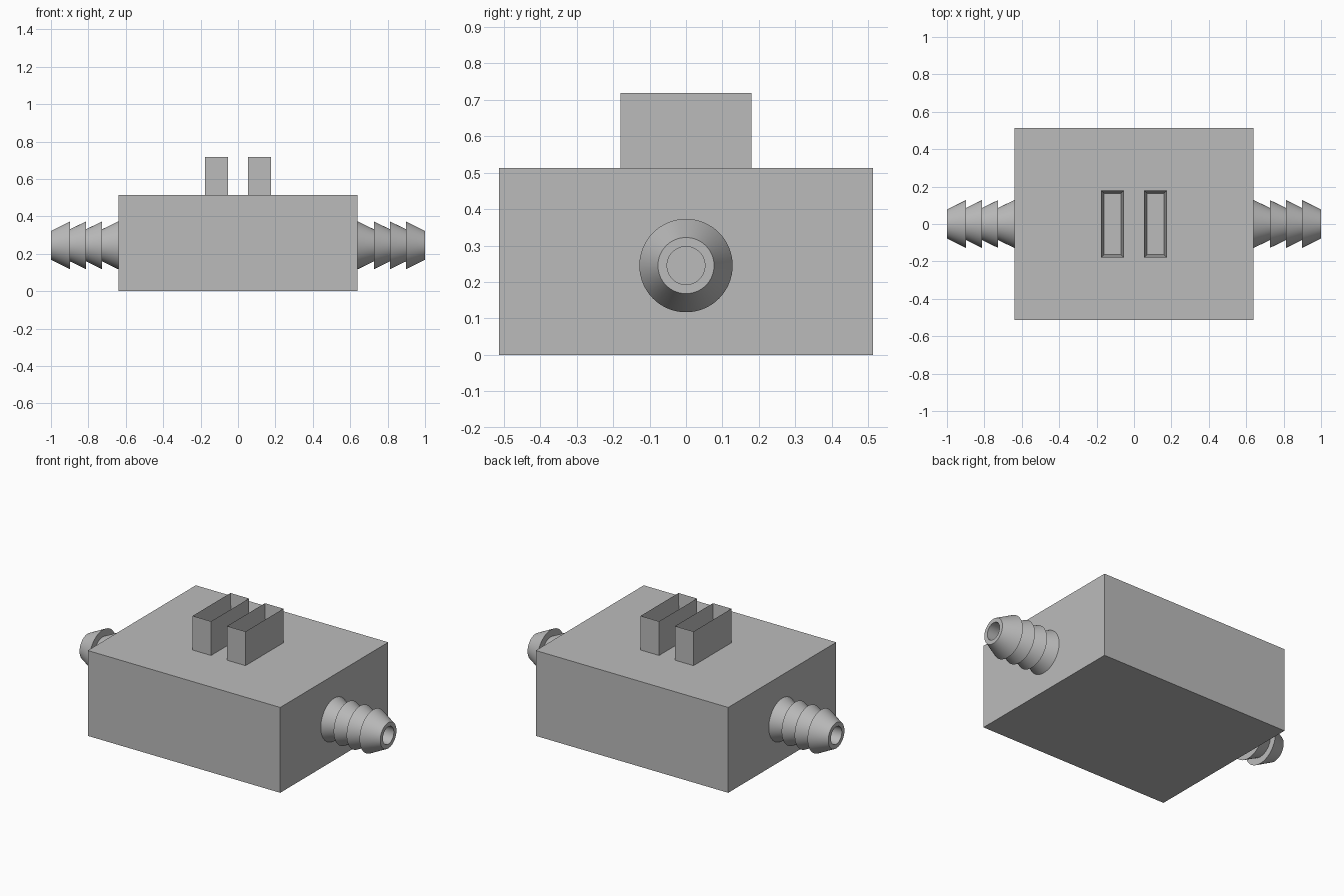
import bpy
import bmesh
import math
from mathutils import Matrix, Vector

old = bpy.data.objects.get("Cube")
if old:
    bpy.data.objects.remove(old, do_unlink=True)

# One grey plastic for everything
GREY = (0.5, 0.5, 0.5, 1.0)
grey = bpy.data.materials.new("grey_plastic")
grey.use_nodes = True
grey.diffuse_color = GREY
grey.node_tree.nodes["Principled BSDF"].inputs["Base Color"].default_value = GREY

BODY_X, BODY_Y, BODY_Z = 0.64, 0.513, 0.513


def finish(name, bm, smooth=False):
    bmesh.ops.recalc_face_normals(bm, faces=bm.faces)
    mesh = bpy.data.meshes.new(name)
    bm.to_mesh(mesh)
    bm.free()
    mesh.materials.append(grey)
    obj = bpy.data.objects.new(name, mesh)
    bpy.context.collection.objects.link(obj)
    if smooth:
        bpy.ops.object.select_all(action="DESELECT")
        obj.select_set(True)
        bpy.context.view_layer.objects.active = obj
        bpy.ops.object.shade_smooth_by_angle(angle=math.radians(30))
    return obj


def box(size, centre):
    bm = bmesh.new()
    bmesh.ops.create_cube(bm, size=1, matrix=Matrix.Translation(centre) @ Matrix.Diagonal((*size, 1)))
    return bm


def terminal(name, x):
    """Rectangular socket, open at the top with a thin wall."""
    height = 0.205
    bm = box((0.123, 0.36, height), (x, 0, BODY_Z + height / 2))
    bm.normal_update()
    top = max(bm.faces, key=lambda f: f.calc_center_median().z)
    bmesh.ops.inset_region(bm, faces=[top], thickness=0.023)
    bmesh.ops.translate(bm, verts=top.verts, vec=(0, 0, 0.002 - height))
    finish(name, bm)


def hose_barb(name, side):
    """Revolved hose connector: three short barbs, a longer tip and a blind bore."""
    big, neck, tip, bore = 0.128, 0.086, 0.077, 0.052
    pitch, ribs = 0.086, 3
    profile = []
    for i in range(ribs):
        x = BODY_X + i * pitch
        profile += [(x, big), (x + pitch, neck)]
    profile += [(BODY_X + ribs * pitch, big), (1, tip), (1, bore),
                (BODY_X + 0.002, bore), (BODY_X + 0.002, 0)]

    bm = bmesh.new()
    verts = [bm.verts.new((side * x, 0, 0.245 + r)) for x, r in profile]
    edges = [bm.edges.new(pair) for pair in zip(verts, verts[1:])]
    bmesh.ops.spin(bm, geom=verts + edges, cent=Vector((0, 0, 0.245)), axis=(1, 0, 0),
                   angle=math.tau, steps=64, use_merge=True)
    bmesh.ops.remove_doubles(bm, verts=bm.verts, dist=0.0001)
    finish(name, bm, smooth=True)


# Main block
finish("body", box((2 * BODY_X, 2 * BODY_Y, BODY_Z), (0, 0, BODY_Z / 2)))

# Paired sockets and hose connectors
for label, side in (("left", 1), ("right", -1)):
    terminal(label + "_terminal", side * 0.1145)
    hose_barb(label + "_hose_barb", side)
